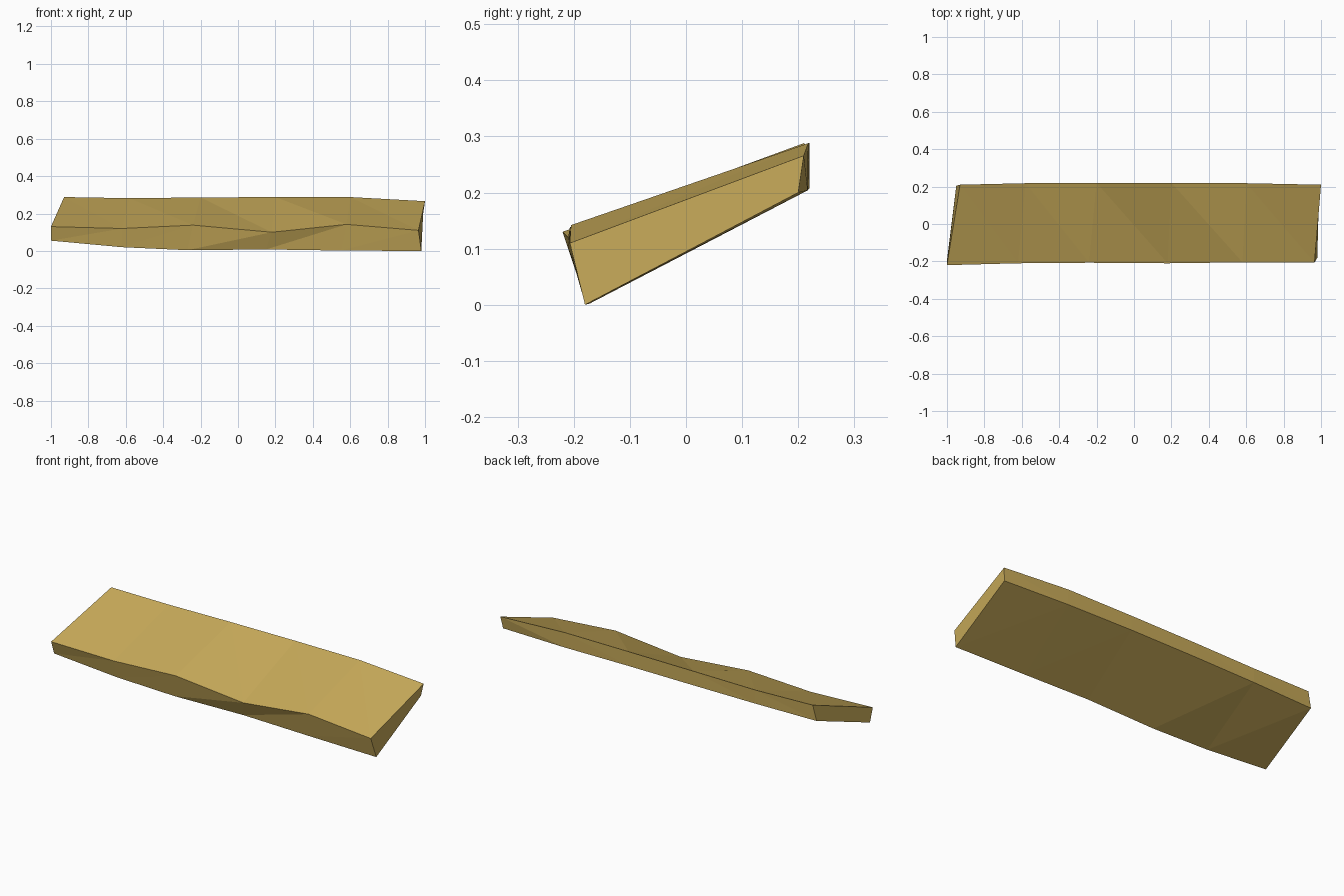
import bpy
import bmesh

# Remove the default object
cube = bpy.data.objects.get("Cube")
if cube:
    bpy.data.objects.remove(cube, do_unlink=True)

# Plain timber colour
wood = bpy.data.materials.new("golden_wood")
wood.use_nodes = True
colour = (0.57, 0.40, 0.10, 1)
wood.diffuse_color = colour
wood.node_tree.nodes["Principled BSDF"].inputs["Base Color"].default_value = colour

# The four long edges of the tilted plank, from its -x end to its +x end
front_top = [(-1, -.22, .13), (-.62, -.21, .12), (-.24, -.207, .138),
             (.18, -.21, .10), (.58, -.205, .142), (.965, -.207, .11)]
back_top = [(-.93, .21, .288), (-.58, .218, .282), (-.2, .22, .286),
            (.2, .22, .288), (.6, .218, .288), (1, .21, .266)]
back_bottom = [(-.95, .205, .203), (-.58, .216, .205), (-.2, .22, .207),
               (.2, .22, .208), (.6, .217, .204), (.99, .2, .2)]
front_bottom = [(-1, -.195, .055), (-.62, -.185, .02), (-.27, -.175, .004),
                (.15, -.168, .008), (.55, -.172, .002), (.98, -.18, 0)]

# Skin the edges with triangulated strips; each strip is split along a chosen diagonal
bm = bmesh.new()
ft, bt, bb, fb = [[bm.verts.new(p) for p in edge]
                  for edge in (front_top, back_top, back_bottom, front_bottom)]
for a, b in ((bt, ft), (bb, bt), (bb, fb), (fb, ft)):
    for i in range(len(a) - 1):
        bm.faces.new((a[i], a[i + 1], b[i + 1]))
        bm.faces.new((a[i], b[i + 1], b[i]))

# Close both ends
for end in (0, -1):
    bm.faces.new((ft[end], bt[end], bb[end], fb[end]))
bmesh.ops.recalc_face_normals(bm, faces=bm.faces)

mesh = bpy.data.meshes.new("plank")
bm.to_mesh(mesh)
bm.free()
mesh.materials.append(wood)
plank = bpy.data.objects.new("plank", mesh)
bpy.context.scene.collection.objects.link(plank)
